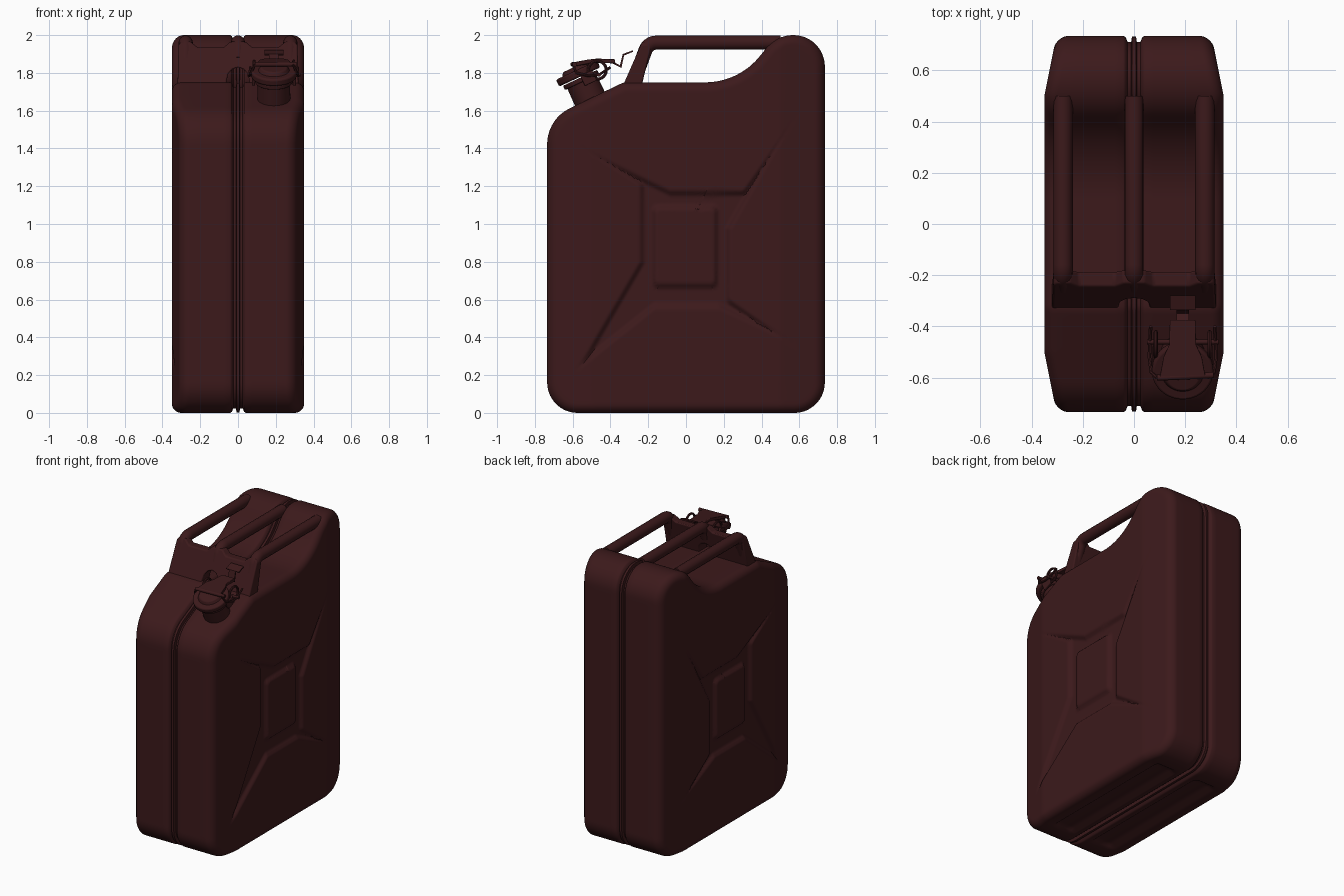
import bpy, bmesh, math
from mathutils import Vector, Matrix

if "Cube" in bpy.data.objects:
    bpy.data.objects.remove(bpy.data.objects["Cube"])

mat = bpy.data.materials.new("dark_red_paint")
mat.diffuse_color = (0.045, 0.010, 0.011, 1)
mat.use_nodes = True
mat.node_tree.nodes["Principled BSDF"].inputs["Base Color"].default_value = mat.diffuse_color


def finish(name, bm, angle=35, bevel=0):
    me = bpy.data.meshes.new(name)
    bm.to_mesh(me)
    bm.free()
    ob = bpy.data.objects.new(name, me)
    bpy.context.collection.objects.link(ob)
    me.materials.append(mat)
    if bevel:
        b = ob.modifiers.new("bevel", 'BEVEL')
        b.width, b.segments, b.limit_method = bevel, 3, 'ANGLE'
    bpy.ops.object.select_all(action='DESELECT')
    ob.select_set(True)
    bpy.context.view_layer.objects.active = ob
    bpy.ops.object.shade_smooth_by_angle(angle=math.radians(angle))
    return ob


def fillet(corners, closed=True, steps=12):
    """Round each (a, b, radius) corner of a 2D path."""
    out, n = [], len(corners)
    for i, (a, b, r) in enumerate(corners):
        p = Vector((a, b))
        if r == 0 or (not closed and i in (0, n - 1)):
            out.append(p)
            continue
        u = (Vector(corners[i - 1][:2]) - p).normalized()
        v = (Vector(corners[(i + 1) % n][:2]) - p).normalized()
        half = u.angle(v) / 2
        c = p + (u + v).normalized() * (r / math.sin(half))
        s, e = p + u * (r / math.tan(half)) - c, p + v * (r / math.tan(half)) - c
        for k in range(steps + 1):
            out.append(c + (s.lerp(e, k / steps)).normalized() * r)
    return out


def resample(pts, n):
    pts = pts + [pts[0]]
    seg = [(b - a).length for a, b in zip(pts, pts[1:])]
    step, out, j, acc = sum(seg) / n, [], 0, 0
    for i in range(n):
        while acc + seg[j] < i * step:
            acc += seg[j]
            j += 1
        out.append(pts[j].lerp(pts[j + 1], (i * step - acc) / max(seg[j], 1e-9)))
    return out


def smooth(t):
    t = max(0, min(1, t))
    return t * t * (3 - 2 * t)


# ---- Body: side outline lofted across x, with stamped side panel ----
outline = resample(fillet([(-.735, 0, .16), (.735, 0, .16), (.735, 2, .165), (.48, 2, .18),
                           (.28, 1.75, .37), (-.33, 1.75, .05), (-.735, 1.555, .21)]), 360)
N = len(outline)
inward = []
for i in range(N):
    t = (outline[(i + 1) % N] - outline[i - 1]).normalized()
    inward.append(Vector((-t.y, t.x)))

star = [Vector(p) for p in [(-.6, 1.43), (-.25, 1.2), (-.25, .8), (-.6, .2), (-.16, .55), (.17, .55),
                            (.6, .35), (.24, .6), (.24, .97), (.6, 1.6), (.3, 1.18), (-.08, 1.18)]]


def star_depth(p):
    """Depth of the cross-shaped recess with its raised centre square."""
    if abs(p.x) > .62 or not .18 < p.y < 1.62:
        return 0
    inside, dist = False, 9
    for a, b in zip(star, star[1:] + star[:1]):
        if (a.y > p.y) != (b.y > p.y) and p.x < a.x + (p.y - a.y) / (b.y - a.y) * (b.x - a.x):
            inside = not inside
        ab = b - a
        h = max(0, min(1, (p - a).dot(ab) / ab.length_squared))
        dist = min(dist, (p - a - ab * h).length)
    if not inside:
        return 0
    q = Vector((max(0, abs(p.x + .005) - .135), max(0, abs(p.y - .88) - .18)))
    return .022 * smooth(dist / .035) * smooth((q.length - .015) / .03)


def drop(y):
    return .2 * max(0, abs(y) - .5)


bm = bmesh.new()
# (x, inset, bottom recess): centre flange, seam groove, bottom panel
stations = [(0, .003, 0), (.008, .003, 0), (.011, .024, 0), (.025, .024, 0), (.033, .005, 0), (.042, 0, 0),
            (.075, 0, 0), (.10, 0, .02), (.22, 0, .02), (.245, 0, 0)]
stations += [(.30 + .05 * math.sin(a), .05 * (1 - math.cos(a)), 0)
             for a in [math.pi / 2 * k / 8 for k in range(9)]]
rings = []
for x, inset, recess in stations:
    ring = []
    for p, nrm in zip(outline, inward):
        q = p + nrm * inset
        if q.y < .02:
            q.y += recess * smooth((.53 - abs(q.x)) / .04)
        ring.append(bm.verts.new((x - drop(q.x) * smooth((x - .1) / .14), q.x, q.y)))
    rings.append(ring)
centre, M = Vector((0, .95)), 62
rim = [p + nrm * .05 for p, nrm in zip(outline, inward)]
for j in range(1, M):
    ring = []
    for p in rim:
        q = centre.lerp(p, 1 - j / M)
        ring.append(bm.verts.new((.35 - drop(q.x) - star_depth(q), q.x, q.y)))
    rings.append(ring)
for r0, r1 in zip(rings, rings[1:]):
    for i in range(N):
        k = (i + 1) % N
        bm.faces.new((r0[i], r0[k], r1[k], r1[i]))
tip = bm.verts.new((.35, centre.x, centre.y))
for i in range(N):
    bm.faces.new((rings[-1][i], rings[-1][(i + 1) % N], tip))
body = finish("can_body", bm, 40)
body.modifiers.new("mirror", 'MIRROR')


# ---- Helpers for tubes, discs and plates ----
def tube(name, pts, r, res=4, closed=False):
    cu = bpy.data.curves.new(name, 'CURVE')
    cu.dimensions, cu.bevel_depth, cu.bevel_resolution, cu.use_fill_caps = '3D', r, res, True
    sp = cu.splines.new('POLY')
    sp.points.add(len(pts) - 1)
    for s, p in zip(sp.points, pts):
        s.co = (*p, 1)
    sp.use_cyclic_u = closed
    ob = bpy.data.objects.new(name, cu)
    bpy.context.collection.objects.link(ob)
    cu.materials.append(mat)
    bpy.ops.object.select_all(action='DESELECT')
    ob.select_set(True)
    bpy.context.view_layer.objects.active = ob
    bpy.ops.object.convert(target='MESH')
    bpy.ops.object.shade_smooth_by_angle(angle=math.radians(40))


def prism(name, front, back, bevel=0):
    """Solid between two matching outlines."""
    bm = bmesh.new()
    a, b = [bm.verts.new(p) for p in front], [bm.verts.new(p) for p in back]
    bm.faces.new(a)
    bm.faces.new(b[::-1])
    for i in range(len(a)):
        k = (i + 1) % len(a)
        bm.faces.new((a[k], a[i], b[i], b[k]))
    bmesh.ops.recalc_face_normals(bm, faces=bm.faces)
    return finish(name, bm, 35, bevel)


# ---- Triple handle: front plate with seam arch, three bars ----
half = [(0, 1.83), (.03, 1.82), (.052, 1.795), (.06, 1.76), (.06, 1.73), (.32, 1.73), (.315, 1.95),
        (.30, 1.965), (.25, 1.965), (.215, 1.935), (.075, 1.935), (.04, 1.965), (0, 1.965)]
shape = half + [(-x, z) for x, z in half[-2:0:-1]]
prism("handle_front_plate",
      [(x, -.335 + (z - 1.73) * .44, z) for x, z in shape],
      [(x, -.235 + (z - 1.73) * .24, z) for x, z in shape], .008)
for name, x, foot in (("handle_bar_left", -.277, 1.73), ("handle_bar_middle", 0, 1.87),
                      ("handle_bar_right", .277, 1.73)):
    path = fillet([(-.285 + (foot - 1.73) * .37, foot, 0), (-.2, 1.96, .06), (.5, 1.96, 0)], False, 8)
    tube(name, [(x, p.x, p.y) for p in path], .038, 5)

# ---- Spout and cap, tilted with the front slope ----
CX = .19
tilt = Matrix.Translation((CX, -.51, 1.665)) @ Matrix.Rotation(math.radians(25), 4, 'X')


def disc(name, r0, r1, z0, z1, bevel=.006):
    bm = bmesh.new()
    bmesh.ops.create_cone(bm, cap_ends=True, segments=40, radius1=r0, radius2=r1, depth=z1 - z0,
                          matrix=tilt @ Matrix.Translation((0, 0, (z0 + z1) / 2)))
    finish(name, bm, 35, bevel)


disc("spout_neck", .088, .085, -.05, .12, 0)
disc("spout_collar", .10, .10, .095, .12)
disc("cap_lid", .12, .12, .125, .165, .01)
disc("cap_crown", .085, .07, .16, .185)

# ---- Lever with thumb tab, following a bent side profile ----
lever = [(.09, -.60, 1.855), (.075, -.52, 1.872), (.052, -.47, 1.875), (.05, -.375, 1.872)]
loop = [(CX + w, y, z) for w, y, z in lever] + [(CX - w, y, z) for w, y, z in lever[::-1]]
prism("cap_lever", loop, [(x, y, z - .022) for x, y, z in loop], .004)
tab = [(-.40, 1.868), (-.35, 1.84), (-.335, 1.90), (-.28, 1.92), (-.28, 1.912), (-.328, 1.892),
       (-.342, 1.826), (-.40, 1.855)]
for name, w, part in (("lever_neck", .025, tab), ("thumb_tab", .05, tab[2:6])):
    prism(name, [(CX - w, y, z) for y, z in part], [(CX + w, y, z) for y, z in part])

# ---- Hinge pins, side hoops and bail wires ----
tube("hinge_pin", [(.05, -.46, 1.79), (.33, -.46, 1.79)], .010)
tube("lever_pin", [(.09, -.60, 1.845), (.31, -.59, 1.845)], .012)
for side, s in (("left", -1), ("right", 1)):
    x = CX + s * .105
    tube("hoop_" + side, [(x, -.47 + .048 * math.cos(k * math.pi / 12), 1.815 + .048 * math.sin(k * math.pi / 12))
                          for k in range(24)], .008, 2, True)
    tube("bail_wire_" + side, [(CX + s * .125, -.40, 1.83), (CX + s * .128, -.46, 1.79), (CX + s * .13, -.52, 1.785),
                               (CX + s * .122, -.58, 1.80), (CX + s * .10, -.60, 1.845)], .007, 2)
    bm = bmesh.new()
    bmesh.ops.create_cube(bm, size=1, matrix=tilt @ Matrix.Translation((s * .108, .04, .10))
                          @ Matrix.Diagonal((.018, .07, .06, 1)))
    finish("hinge_lug_" + side, bm, 35, .005)
